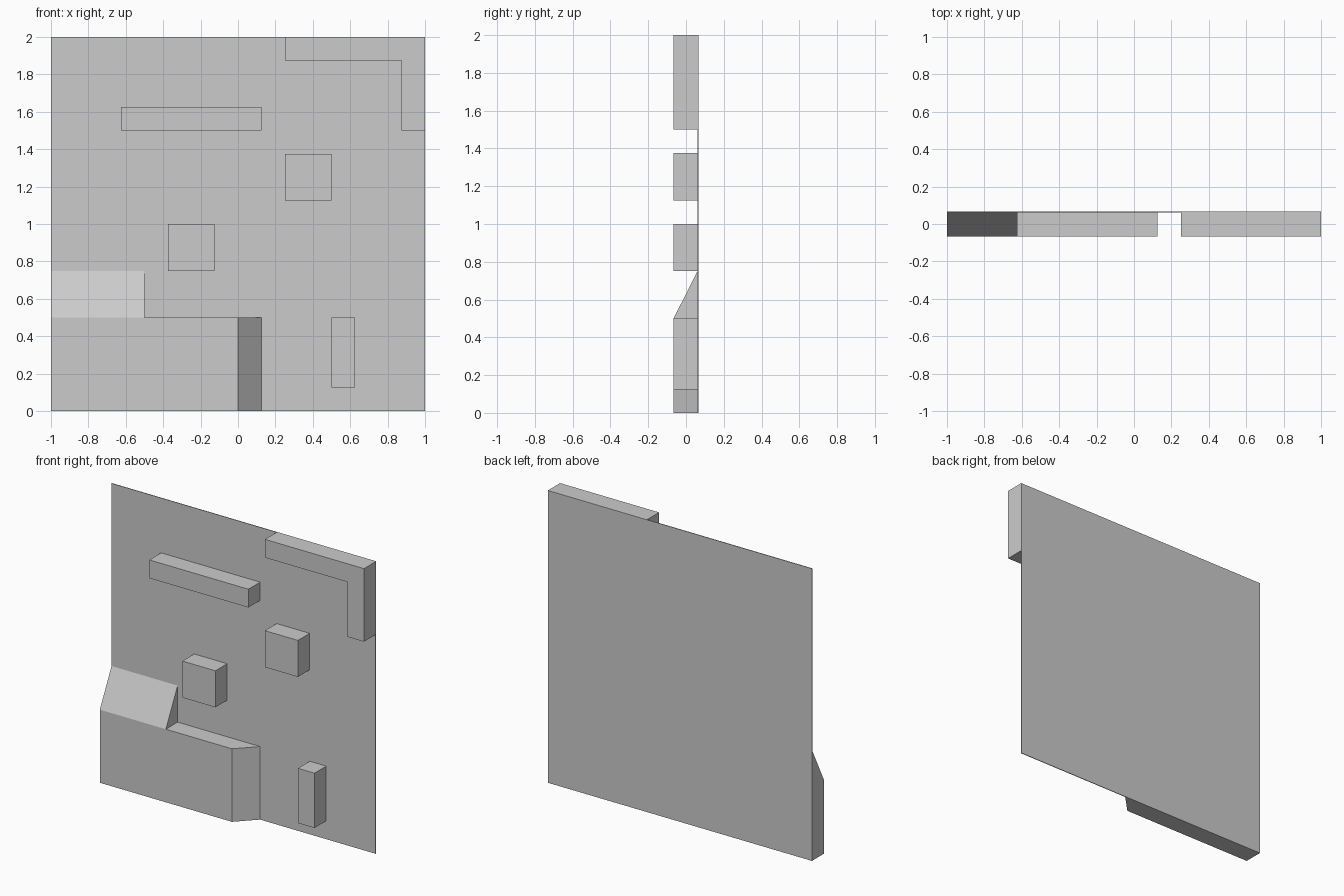
import bpy, bmesh
from mathutils import Vector

if "Cube" in bpy.data.objects:
    bpy.data.objects.remove(bpy.data.objects["Cube"])

FRONT, SHEET, BACK = -0.066, 0.061, 0.066  # depth levels along y


def extrude(name, profile, direction):
    """Solid made by sweeping a closed 3D profile along a direction."""
    bm = bmesh.new()
    face = bm.faces.new([bm.verts.new(p) for p in profile])
    res = bmesh.ops.extrude_face_region(bm, geom=[face])
    moved = [v for v in res["geom"] if isinstance(v, bmesh.types.BMVert)]
    bmesh.ops.translate(bm, verts=moved, vec=Vector(direction))
    bmesh.ops.recalc_face_normals(bm, faces=bm.faces)
    mesh = bpy.data.meshes.new(name)
    bm.to_mesh(mesh)
    bm.free()
    obj = bpy.data.objects.new(name, mesh)
    bpy.context.collection.objects.link(obj)
    return obj


def raised(name, outline, y0=FRONT, y1=SHEET):
    """Front-view (x, z) outline given depth."""
    return extrude(name, [(x, y0, z) for x, z in outline], (0, y1 - y0, 0))


def rect(x0, x1, z0, z1):
    return [(x0, z0), (x1, z0), (x1, z1), (x0, z1)]


# Thin back sheet
raised("back_panel", rect(-1, 1, 0, 2), SHEET, BACK)

# Raised rectangular blocks
blocks = {
    "long_bar": (-0.625, 0.125, 1.5, 1.625),
    "upper_block": (0.25, 0.5, 1.125, 1.375),
    "middle_block": (-0.375, -0.125, 0.75, 1.0),
    "lower_post": (0.5, 0.625, 0.125, 0.5),
}
for name, r in blocks.items():
    raised(name, rect(*r))

# L-shaped corner trim
raised("corner_trim", [(0.25, 2), (0.25, 1.875), (0.875, 1.875),
                       (0.875, 1.5), (1, 1.5), (1, 2)])

# Base ledge with an angled right end
extrude("base_ledge", [(-1, FRONT, 0), (0, FRONT, 0),
                       (0.125, SHEET, 0), (-1, SHEET, 0)], (0, 0, 0.5))

# Sloped wedge on top of the ledge
extrude("sloped_wedge", [(-1, FRONT, 0.5), (-1, SHEET, 0.5),
                         (-1, SHEET, 0.75)], (0.5, 0, 0))
